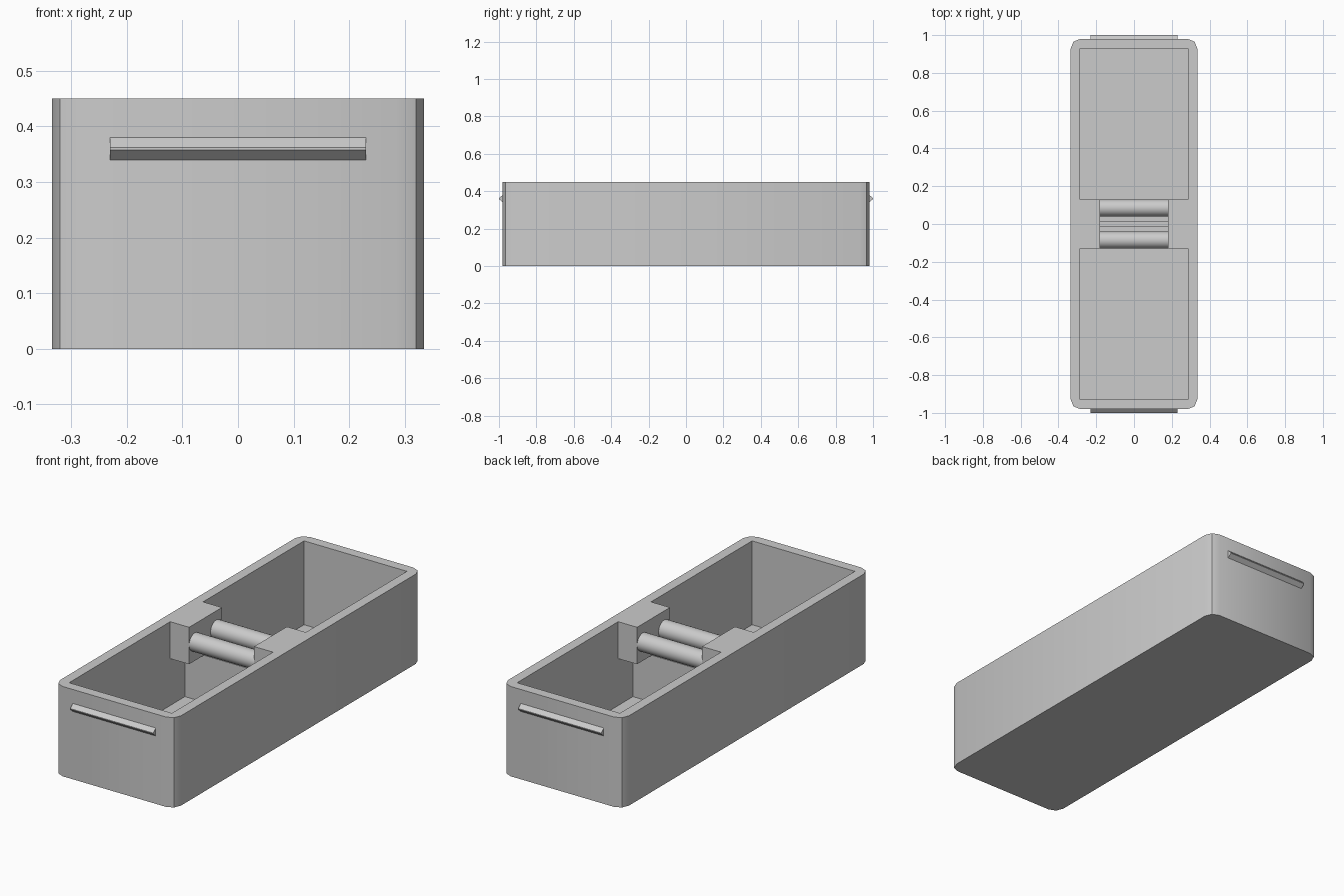
import bpy
import bmesh
from math import pi, radians

if "Cube" in bpy.data.objects:
    bpy.data.objects.remove(bpy.data.objects["Cube"], do_unlink=True)

GREY = (0.6, 0.6, 0.6, 1)
mat = bpy.data.materials.new("plain grey")
mat.use_nodes = True
mat.diffuse_color = GREY
mat.node_tree.nodes["Principled BSDF"].inputs["Base Color"].default_value = GREY

HALF_W, HALF_L, HEIGHT = 0.335, 0.98, 0.45
WALL, FLOOR = 0.05, 0.03
IN_W, IN_L = HALF_W - WALL, HALF_L - WALL
BLOCK_Y, BLOCK_X, BLOCK_Z = 0.13, 0.18, 0.265


def finish(name, bm):
    bmesh.ops.recalc_face_normals(bm, faces=bm.faces)
    mesh = bpy.data.meshes.new(name)
    bm.to_mesh(mesh)
    bm.free()
    obj = bpy.data.objects.new(name, mesh)
    bpy.context.collection.objects.link(obj)
    mesh.materials.append(mat)
    return obj


def smooth(obj):
    bpy.ops.object.select_all(action="DESELECT")
    obj.select_set(True)
    bpy.context.view_layer.objects.active = obj
    bpy.ops.object.shade_smooth_by_angle(angle=radians(30))


def box_mesh(x, y, z):
    """Box spanning three (low, high) ranges."""
    bm = bmesh.new()
    bmesh.ops.create_cube(bm, size=1)
    for v in bm.verts:
        for i, (lo, hi) in enumerate((x, y, z)):
            v.co[i] = hi if v.co[i] > 0 else lo
    return bm


def box(name, x, y, z):
    return finish(name, box_mesh(x, y, z))


# Tray with rounded upright corners
bm = box_mesh((-HALF_W, HALF_W), (-HALF_L, HALF_L), (0, HEIGHT))
upright = [e for e in bm.edges if abs(e.verts[0].co.z - e.verts[1].co.z) > 0.1]
bmesh.ops.bevel(bm, geom=upright, offset=WALL, segments=2, profile=0.5,
                affect="EDGES")
tray = finish("tray", bm)

# Hollow inside
cutter = box("cavity_cutter", (-IN_W, IN_W), (-IN_L, IN_L), (FLOOR, HEIGHT + 0.1))
cutter.hide_render = True
cut = tray.modifiers.new("cavity", "BOOLEAN")
cut.operation = "DIFFERENCE"
cut.solver = "EXACT"
cut.object = cutter
bpy.context.view_layer.objects.active = tray
bpy.ops.object.modifier_apply(modifier="cavity")
bpy.data.objects.remove(cutter, do_unlink=True)
smooth(tray)

# Low wall between the two compartments
box("divider", (-IN_W, IN_W), (-0.013, 0.013), (FLOOR, BLOCK_Z))

# Blocks that carry the rollers
for side, s in (("left", 1), ("right", -1)):
    box(side + "_block", sorted((s * BLOCK_X, s * IN_W)),
        (-BLOCK_Y, BLOCK_Y), (BLOCK_Z, HEIGHT))

for end, s in (("front", -1), ("back", 1)):
    # Crosswise rollers
    bm = bmesh.new()
    bmesh.ops.create_cone(bm, cap_ends=True, segments=32, radius1=0.045,
                          radius2=0.045, depth=2 * BLOCK_X)
    roller = finish(end + "_roller", bm)
    roller.rotation_euler.y = pi / 2
    roller.location = (0, s * 0.085, 0.36)
    smooth(roller)

    # Ridge on the end wall, with a narrow flat crest
    bm = bmesh.new()
    section = [(HALF_L, 0.34), (1.0, 0.358), (1.0, 0.362), (HALF_L, 0.38)]
    face = bm.faces.new([bm.verts.new((-0.23, s * y, z)) for y, z in section])
    ext = bmesh.ops.extrude_face_region(bm, geom=[face], use_keep_orig=True)
    for v in ext["geom"]:
        if isinstance(v, bmesh.types.BMVert):
            v.co.x = 0.23
    finish(end + "_ridge", bm)
